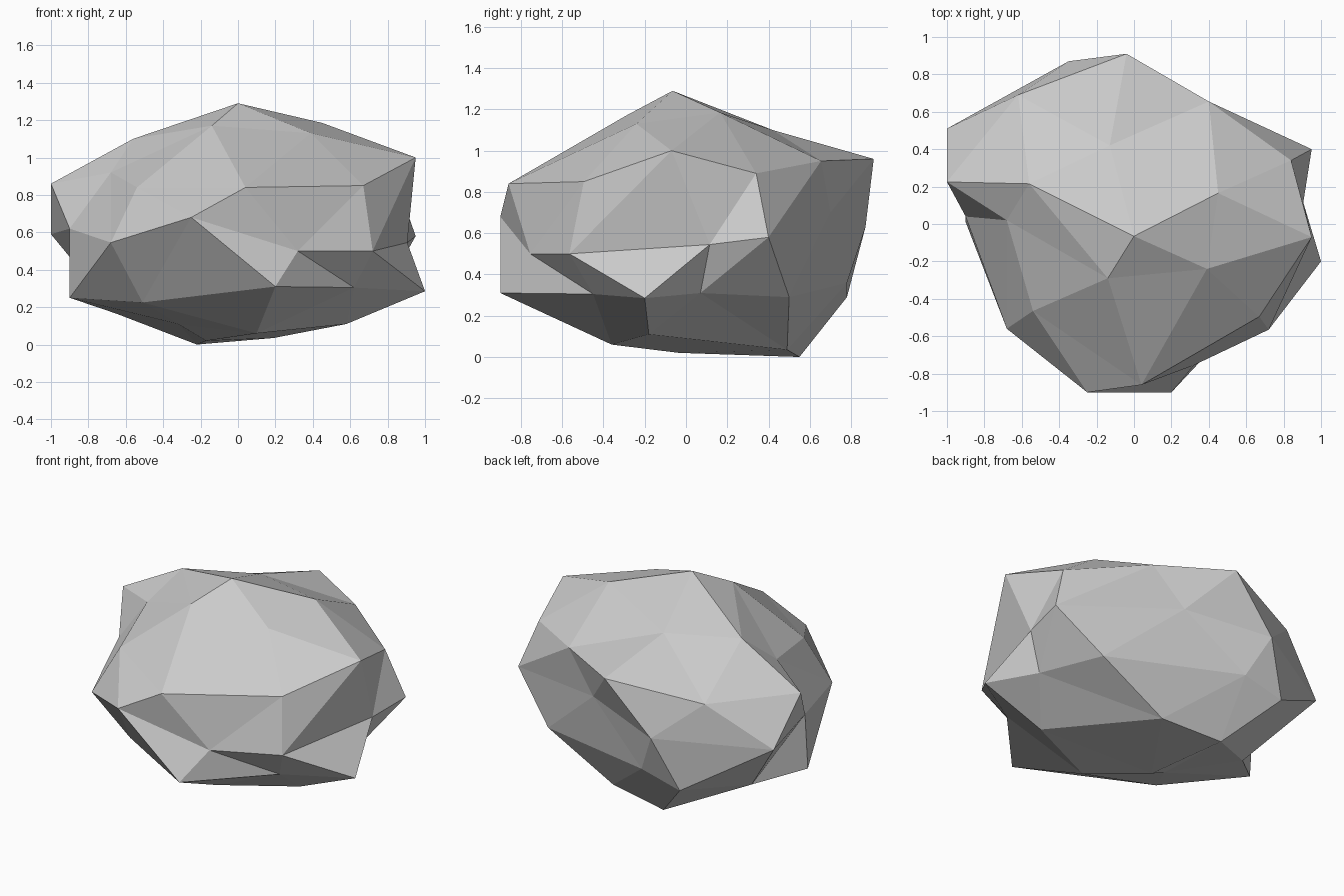
import bpy
import bmesh

default_cube = bpy.data.objects.get("Cube")
if default_cube:
    bpy.data.objects.remove(default_cube, do_unlink=True)

# Stone colour
stone = bpy.data.materials.new("stone_grey")
stone.use_nodes = True
grey = (0.6, 0.6, 0.6, 1)
stone.diffuse_color = grey
stone.node_tree.nodes["Principled BSDF"].inputs["Base Color"].default_value = grey

mesh = bpy.data.meshes.new("boulder")
bm = bmesh.new()


def ring(*points):
    """Add a loop of corner points, counter-clockwise seen from above."""
    return [bm.verts.new(point) for point in points]


# The boulder is a chipped twenty-sided ball: two poles and rings of five
top, bottom = ring((0, -.065, 1.29), (-.17, -.035, .02))

# Crown, between the top pole and the shoulder
crown = ring((.45, .165, 1.185), (-.13, .42, 1.1), (-.56, .215, 1.1),
             (-.14, -.29, 1.17), (.39, -.24, 1.13))

# Shoulder corners and the points between them
shoulder = ring((.84, .34, .89), (-.04, .91, .96), (-1, .225, .86),
                (-.54, -.465, .84), (.67, -.495, .85))
shoulder_between = ring((.4, .655, .95), (-.62, .69, .86), (-.68, .02, .92),
                        (.04, -.86, .84), (.95, -.07, 1))

# Waist points, alternately leaning back and forward
waist_back = ring((.95, .4, .58), (-.35, .87, .63), (-.9, .04, .62),
                  (-.25, -.9, .68), (.72, -.565, .5))
waist_front = ring((.19, .7, .7), (-1, .51, .59), (-.68, -.56, .545),
                   (.32, -.755, .5), (.905, .115, .545))

# Hip corners and the points between them
hip = ring((.66, .5, .29), (-.5, .78, .29), (-.9, .01, .25),
           (.2, -.9, .31), (1, -.2, .285))
hip_between = ring((-.22, .78, .36), (-.65, .24, .165), (-.51, -.4, .225),
                   (.62, -.45, .305), (.8, .07, .31))

# Base, between the hip and the bottom pole
base = ring((.19, .49, .035), (-.22, .55, 0), (-.32, -.1, .11),
            (.1, -.36, .06), (.58, -.18, .11))


def facets(a, b, c, ab, bc, ca):
    """Fill a large triangle with four facets through its edge points."""
    for corners in ((a, ab, ca), (ab, b, bc), (ca, bc, c), (ab, bc, ca)):
        bm.faces.new(corners)


# Four large triangles for each fifth of the boulder
for this in range(5):
    after = (this + 1) % 5
    facets(top, shoulder[this], shoulder[after],
           crown[this], shoulder_between[this], crown[after])
    facets(shoulder[this], hip[this], shoulder[after],
           waist_back[this], waist_front[this], shoulder_between[this])
    facets(hip[this], hip[after], shoulder[after],
           hip_between[this], waist_back[after], waist_front[this])
    facets(bottom, hip[after], hip[this],
           base[after], hip_between[this], base[this])

bmesh.ops.recalc_face_normals(bm, faces=bm.faces)
bm.to_mesh(mesh)
bm.free()

# Flat shaded boulder object
mesh.materials.append(stone)
boulder = bpy.data.objects.new("boulder", mesh)
bpy.context.collection.objects.link(boulder)
